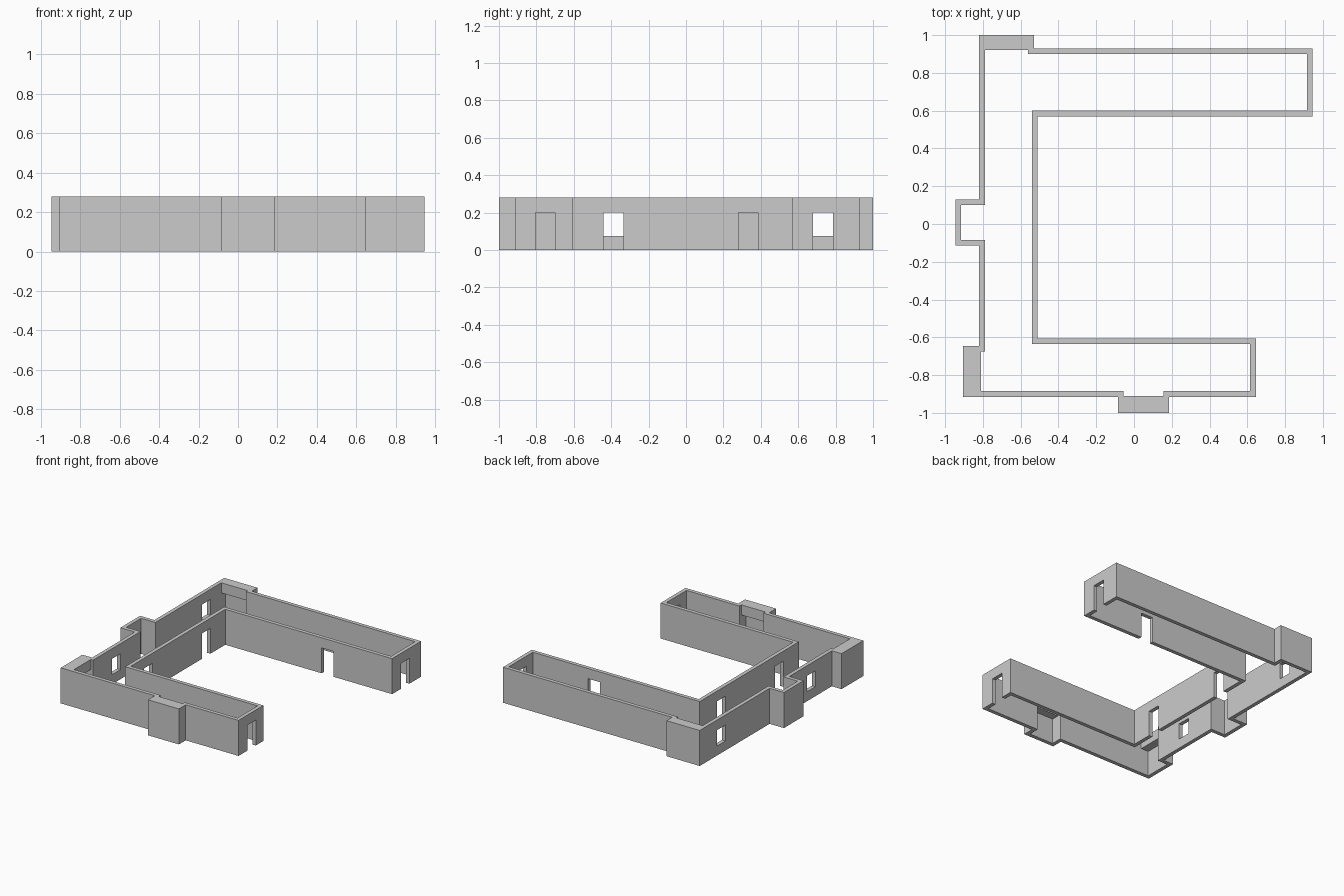
import bpy, bmesh
from mathutils import Vector

if "Cube" in bpy.data.objects:
    bpy.data.objects.remove(bpy.data.objects["Cube"])

H, T = 0.28, 0.03          # wall height and thickness
DOOR, SILL = 0.2, 0.075    # opening head and window sill heights

# Outer footprint, clockwise from the back-left corner
OUTER = [(-0.82, 1.0), (-0.53, 1.0), (-0.53, 0.93), (0.945, 0.93), (0.945, 0.57),
         (-0.51, 0.57), (-0.51, -0.605), (0.645, -0.605), (0.645, -0.915),
         (0.185, -0.915), (0.185, -1.0), (-0.085, -1.0), (-0.085, -0.915),
         (-0.905, -0.915), (-0.905, -0.645), (-0.82, -0.645), (-0.82, -0.115),
         (-0.945, -0.115), (-0.945, 0.13), (-0.82, 0.13)]


def inset(points, d):
    """Offset a right-angled clockwise outline inwards."""
    result = []
    for i, p in enumerate(points):
        p = Vector(p)
        a = (p - Vector(points[i - 1])).normalized()
        b = (Vector(points[(i + 1) % len(points)]) - p).normalized()
        result.append(p + d * Vector((a.y + b.y, -a.x - b.x)))
    return result


def add_object(name, bm):
    bmesh.ops.recalc_face_normals(bm, faces=bm.faces[:])
    mesh = bpy.data.meshes.new(name)
    bm.to_mesh(mesh)
    bm.free()
    ob = bpy.data.objects.new(name, mesh)
    bpy.context.collection.objects.link(ob)
    return ob


def boxes(name, bounds):
    """One object of separate boxes given as x0, x1, y0, y1, z0, z1."""
    bm = bmesh.new()
    for x0, x1, y0, y1, z0, z1 in bounds:
        cube = bmesh.ops.create_cube(bm, size=1)["verts"]
        bmesh.ops.scale(bm, verts=cube, vec=(x1 - x0, y1 - y0, z1 - z0))
        bmesh.ops.translate(bm, verts=cube,
                            vec=((x0 + x1) / 2, (y0 + y1) / 2, (z0 + z1) / 2))
    return add_object(name, bm)


def boolean(ob, tool, operation):
    mod = ob.modifiers.new(operation.title(), 'BOOLEAN')
    mod.object, mod.operation, mod.solver = tool, operation, 'EXACT'
    tool.hide_render = True
    bpy.context.view_layer.objects.active = ob
    bpy.ops.object.modifier_apply(modifier=mod.name)
    bpy.data.objects.remove(tool, do_unlink=True)


# Perimeter walls: a ring between the two outlines, extruded up
bm = bmesh.new()
out = [bm.verts.new((x, y, 0)) for x, y in OUTER]
inn = [bm.verts.new((p.x, p.y, 0)) for p in inset(OUTER, T)]
ring = [bm.faces.new((out[i - 1], out[i], inn[i], inn[i - 1])) for i in range(len(out))]
top = bmesh.ops.extrude_face_region(bm, geom=ring, use_keep_orig=True)["geom"]
bmesh.ops.translate(bm, verts=[v for v in top if isinstance(v, bmesh.types.BMVert)],
                    vec=(0, 0, H))
walls = add_object("walls", bm)

# Lowered ceilings closing the tops of the three alcoves
boolean(walls, boxes("alcove_ceilings", [
    (-0.79, -0.56, 0.92, 0.97, DOOR, H),
    (-0.055, 0.155, -0.97, -0.91, DOOR, H),
    (-0.875, -0.81, -0.885, -0.675, DOOR, H)]), 'UNION')

# Doors reach the floor, windows start at the sill
doors = [(0.58, 0.70, -0.805, -0.70), (0.88, 1.0, 0.68, 0.785),
         (-0.57, -0.47, -0.44, -0.335), (-0.57, -0.47, 0.28, 0.385),
         (0.33, 0.435, 0.53, 0.64)]
windows = [(-0.86, -0.75, -0.44, -0.335), (-0.86, -0.75, 0.68, 0.785)]
boolean(walls, boxes("opening_cutters",
                     [d + (-0.1, DOOR) for d in doors] +
                     [w + (SILL, DOOR) for w in windows]), 'DIFFERENCE')
